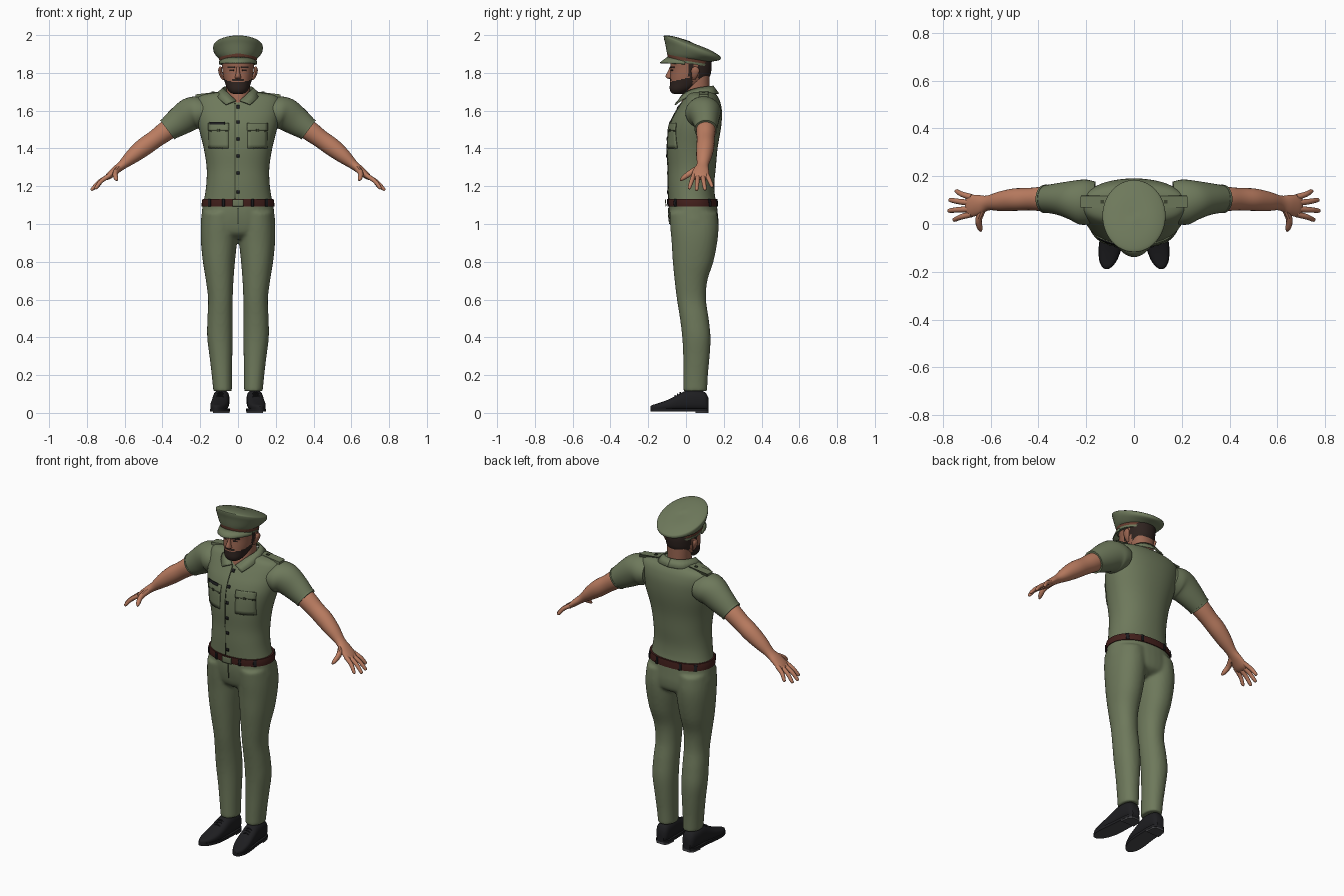
import bpy, bmesh, math
from mathutils import Vector

if "Cube" in bpy.data.objects:
    bpy.data.objects.remove(bpy.data.objects["Cube"])

def material(name, r, g, b):
    m = bpy.data.materials.new(name)
    m.diffuse_color = (r, g, b, 1)
    m.use_nodes = True
    m.node_tree.nodes["Principled BSDF"].inputs["Base Color"].default_value = m.diffuse_color
    return m

OLIVE = material("olive_cloth", .155, .190, .105)
DARK = material("dark_olive_trim", .045, .055, .03)
SKIN = material("arm_skin", .50, .205, .12)
FACE = material("face_skin", .33, .135, .085)
HAIR = material("dark_hair", .028, .017, .014)
BELT = material("maroon_leather", .055, .014, .011)
BAND = material("brown_band", .14, .05, .03)
BLACK = material("black_leather", .013, .013, .015)
GREY = material("grey_sole", .07, .07, .075)

def make(name, verts, faces, mats, mirror=False, thick=0):
    me = bpy.data.meshes.new(name)
    me.from_pydata(verts, [], faces)
    bm = bmesh.new()
    bm.from_mesh(me)
    bmesh.ops.recalc_face_normals(bm, faces=bm.faces)
    bm.to_mesh(me)
    bm.free()
    for m in mats if isinstance(mats, list) else [mats]:
        me.materials.append(m)
    ob = bpy.data.objects.new(name, me)
    bpy.context.collection.objects.link(ob)
    if thick:
        s = ob.modifiers.new("Thickness", 'SOLIDIFY')
        s.thickness, s.offset = thick, 0
    if mirror:
        ob.modifiers.new("Mirror", 'MIRROR').use_clip = False
    return ob

def dense(rings, steps):
    """Smooth interpolation between cross-sections."""
    out = []
    for i in range(len(rings) - 1):
        a, b, c, d = (rings[max(0, min(len(rings) - 1, i + k))] for k in (-1, 0, 1, 2))
        for s in range(steps):
            t = s / steps
            out.append([q + .5 * t * (r - p + t * (2*p - 5*q + 4*r - w + t * (3*(q - r) + w - p)))
                        for p, q, r, w in zip(a, b, c, d)])
    return out + [list(rings[-1])]

def loft(name, rings, mats, steps=4, n=32, mirror=False):
    """Skin over rings of (centre, u axis, v axis, roundness)."""
    verts, faces = [], []
    D = dense(rings, steps)
    for r in D:
        c, u, v, e = Vector(r[:3]), Vector(r[3:6]), Vector(r[6:9]), r[9]
        for k in range(n):
            a = math.tau * k / n
            p, q = (math.copysign(abs(f) ** (2 / e), f) for f in (math.cos(a), math.sin(a)))
            verts.append(c + u * p + v * q)
    for i in range(len(D) - 1):
        for k in range(n):
            j = (k + 1) % n
            faces.append((i*n + k, i*n + j, i*n + n + j, i*n + n + k))
    faces += [tuple(range(n)), tuple(range(len(verts) - n, len(verts)))]
    return make(name, verts, faces, mats, mirror)

def level(z, rx, yf, yb, e=2.2, x=0, zb=None):
    """Horizontal (or front-to-back tilted) ring."""
    zb = z if zb is None else zb
    return (x, (yf + yb) / 2, (z + zb) / 2, rx, 0, 0, 0, (yb - yf) / 2, (zb - z) / 2, e)

def tube(name, pts, mat, ref=(0, 1, 0), mirror=True, n=20, steps=4):
    """Limb along points of (x, y, z, radius along ref, other radius)."""
    rings = []
    for i, p in enumerate(pts):
        d = (Vector(pts[min(i+1, len(pts)-1)][:3]) - Vector(pts[max(i-1, 0)][:3])).normalized()
        v = d.cross(Vector(ref)).normalized()
        u = v.cross(d)
        rings.append((*p[:3], *(u * p[3]), *(v * p[4]), 2))
    return loft(name, rings, mat, steps, n, mirror)

def patch(name, rings, x0, x1, z0, z1, mat, off=.004, mirror=False, side=-1, n=6):
    """Thin plate that hugs the front (or back) of a stack of level rings."""
    D = dense(rings, 4)
    def surf(x, z):
        for a, b in zip(D, D[1:]):
            if min(a[2], b[2]) <= z <= max(a[2], b[2]):
                t = (z - a[2]) / ((b[2] - a[2]) or 1)
                r = [p + (q - p) * t for p, q in zip(a, b)]
                return r[1] + side * (r[7] * max(0, 1 - abs(x / r[3]) ** r[9]) ** (1 / r[9]) + off)
        return 0
    V = [(x0 + (x1-x0)*i/n, surf(x0 + (x1-x0)*i/n, z0 + (z1-z0)*j/n), z0 + (z1-z0)*j/n)
         for j in range(n + 1) for i in range(n + 1)]
    m = n + 1
    F = [(j*m+i, j*m+i+1, j*m+m+i+1, j*m+m+i) for j in range(n) for i in range(n)]
    return make(name, V, F, mat, mirror, .004)

# Trousers: hips and two legs fused into one skin
hips = [level(1.12, .185, -.09, .162), level(1.06, .192, -.092, .168), level(1.0, .196, -.085, .172),
        level(.95, .17, -.07, .16), level(.92, .08, -.03, .10)]
leg = [(1.06, .0, .19, -.088, .165), (.98, .002, .197, -.083, .172), (.9, .006, .196, -.076, .165),
       (.8, .016, .186, -.07, .145), (.7, .024, .17, -.06, .113), (.6, .028, .158, -.048, .106),
       (.5, .028, .162, -.032, .12), (.4, .028, .163, -.02, .13), (.3, .03, .151, -.015, .125),
       (.2, .032, .139, -.014, .116), (.115, .032, .131, -.014, .112)]
trousers = loft("trousers", hips, OLIVE)
legs = loft("trouser_legs", [level(z, (b-a)/2, f, k, 2.15, (a+b)/2) for z, a, b, f, k in leg], OLIVE, mirror=True)
for o in (trousers, legs):
    o.select_set(True)
bpy.context.view_layer.objects.active = legs
bpy.ops.object.modifier_apply(modifier="Mirror")
bpy.context.view_layer.objects.active = trousers
bpy.ops.object.join()
rm = trousers.modifiers.new("Fuse", 'REMESH')
rm.mode, rm.voxel_size, rm.use_smooth_shade = 'VOXEL', .009, True
sm = trousers.modifiers.new("Soften", 'SMOOTH')
sm.iterations = 4

# Shirt body
shirt = [level(1.115, .183, -.092, .16), level(1.16, .174, -.094, .152), level(1.22, .167, -.096, .15),
         level(1.3, .166, -.096, .158), level(1.4, .181, -.1, .167), level(1.5, .206, -.092, .184),
         level(1.56, .217, -.073, .19), level(1.61, .223, -.045, .189), level(1.65, .222, -.02, .18),
         level(1.675, .205, -.004, .168), level(1.69, .16, .008, .155), level(1.7, .09, .02, .14)]
loft("shirt", shirt, OLIVE, n=48)
patch("placket_seam", shirt, -.018, -.014, 1.13, 1.64, DARK, .001, n=24)
for z in (1.62, 1.54, 1.45, 1.36, 1.27, 1.17):
    patch("button", shirt, -.008, .008, z - .008, z + .008, BLACK, n=2)
patch("pocket", shirt, .05, .155, 1.40, 1.53, OLIVE, .003, True)
patch("pocket_flap", shirt, .048, .158, 1.495, 1.535, OLIVE, .006, True)
for x in (.052, .140):
    patch("flap_edge", shirt, x, x + .016, 1.487, 1.495, DARK, .005, True)
patch("pocket_button", shirt, .096, .11, 1.49, 1.502, DARK, .009, True)
patch("pocket_hem", shirt, .08, .145, 1.397, 1.402, DARK, .003, True)
patch("name_bar", shirt, -.15, -.07, 1.526, 1.54, BLACK, .009)

# Sleeves and shoulder straps
tube("sleeve", [(.17, .088, 1.592, .09, .07), (.215, .092, 1.59, .095, .086), (.255, .1, 1.581, .083, .086),
                (.31, .105, 1.544, .068, .077), (.372, .105, 1.5, .057, .061)], OLIVE, n=32)
tube("sleeve_hem", [(.366, .105, 1.5045, .06, .064), (.374, .105, 1.4985, .0595, .0635)], OLIVE, n=32, steps=1)
def strap(name, x0, x1, y0, y1, z, mat):
    V = [(x, y, z - (x - .1) * .12 + h) for h in (-.012, .003) for x, y in ((x0, y0), (x1, y0), (x1, y1), (x0, y1))]
    make(name, V, [(0, 1, 2, 3), (4, 5, 6, 7), (0, 1, 5, 4), (1, 2, 6, 5), (2, 3, 7, 6), (3, 0, 4, 7)], mat, True)
strap("shoulder_strap", .1, .225, .07, .115, 1.698, OLIVE)
strap("strap_edge", .1, .222, .115, .119, 1.698, DARK)
strap("strap_button", .125, .14, .086, .1, 1.702, DARK)

# Collar: folded strip open at the throat
top = [(.01, -.04, 1.652), (.055, -.005, 1.695), (.078, .06, 1.718), (.052, .125, 1.728), (0, .142, 1.73)]
low = [(.064, -.058, 1.632), (.1, -.012, 1.663), (.112, .065, 1.69), (.078, .148, 1.69), (0, .172, 1.69)]
T, L = dense(top, 4), dense(low, 4)
N = len(T)
make("collar", T + L, [(i, i+1, N+i+1, N+i) for i in range(N-1)], OLIVE, True, .008)

# Arms and hands
tube("arm", [(.32, .105, 1.533, .05, .052), (.38, .105, 1.493, .051, .053), (.44, .104, 1.449, .047, .048),
             (.5, .102, 1.406, .047, .048), (.56, .095, 1.358, .041, .039), (.612, .088, 1.313, .031, .025),
             (.65, .08, 1.283, .042, .021), (.685, .076, 1.253, .046, .017), (.702, .076, 1.24, .038, .01)], SKIN, n=24)
for name, y0, x1, y1, z1 in (("little_finger", .112, .748, .137, 1.195), ("ring_finger", .088, .774, .1, 1.18),
                             ("middle_finger", .063, .778, .056, 1.178), ("index_finger", .041, .757, .018, 1.186)):
    mid = ((.68 + x1) / 2 + .006, (y0 + y1) / 2, (1.255 + z1) / 2 + .006)
    tube(name, [(.68, y0, 1.257, .013, .013), (*mid, .0115, .0115), (x1 - .006, y1, z1 + .006, .009, .009),
                (x1, y1, z1, .003, .003)], SKIN, n=10)
tube("thumb", [(.63, .07, 1.295, .016, .02), (.65, .02, 1.268, .014, .016), (.646, -.015, 1.243, .012, .012),
               (.64, -.03, 1.23, .004, .004)], SKIN, ref=(1, 0, 0), n=10)

# Neck and head, with hair and beard chosen by position
loft("neck", [level(1.64, .05, -.025, .12), level(1.68, .06, -.016, .125), level(1.73, .063, .0, .125),
              level(1.79, .066, .01, .125)], FACE)
head = [level(1.688, .022, -.062, -.02), level(1.695, .04, -.078, .0), level(1.715, .056, -.086, .04),
        level(1.745, .068, -.085, .09), level(1.78, .078, -.083, .125), level(1.82, .083, -.081, .135),
        level(1.86, .086, -.083, .135), level(1.9, .08, -.075, .125)]
ob = loft("head", head, [FACE, HAIR], steps=6, n=64)
for p in ob.data.polygons:
    x, y, z = p.center
    beard = y < .035 and z < (1.748 if abs(x) < .03 else 1.752 + .25 * (y + .08))
    moustache = abs(x) < .032 and y < 0 and 1.757 < z < 1.77
    sideburn = .015 < y < .035 and z < 1.85 and abs(x) > .04
    nape = y > .065 and z > 1.755 + .1 * (.13 - y)
    p.material_index = int(beard or moustache or sideburn or nape)
loft("nose", [level(1.768, .006, -.09, -.07), level(1.773, .017, -.102, -.06), level(1.785, .014, -.108, -.06),
              level(1.81, .009, -.095, -.06), level(1.832, .008, -.086, -.06)], FACE, n=16)
patch("eyebrow", head, .016, .055, 1.826, 1.834, HAIR, .003, True)
patch("eye", head, .022, .044, 1.811, 1.818, HAIR, .0005, True)
tube("ear", [(.076, .04, 1.765, .008, .006), (.088, .045, 1.785, .016, .009), (.095, .05, 1.815, .022, .01),
             (.092, .052, 1.832, .01, .007)], FACE, n=12)

# Peaked cap
loft("cap_band", [level(1.872, .098, -.094, .128, 2, zb=1.838), level(1.902, .101, -.1, .134, 2, zb=1.868)],
     BAND, steps=1, n=48)
loft("cap_base", [level(1.866, .099, -.0945, .129, 2, zb=1.832), level(1.878, .1005, -.097, .131, 2, zb=1.844)],
     OLIVE, steps=1, n=48)
loft("cap_crown", [level(1.895, .1, -.098, .132, 2, zb=1.858), level(1.915, .112, -.103, .15, 2, zb=1.862),
                   level(1.955, .127, -.11, .178, 2, zb=1.868), level(1.985, .132, -.117, .184, 2, zb=1.88),
                   level(1.998, .124, -.112, .174, 2, zb=1.893), level(1.992, .08, -.06, .12, 2, zb=1.925),
                   level(1.968, .01, .02, .04, 2, zb=1.955)], OLIVE, n=48)
V, M = [], 25
for w in (0, .5, 1):
    for i in range(M):
        a = math.radians(-80 + 160 * i / (M - 1))
        c = math.cos(a)
        V.append((math.sin(a) * (.099 + .008 * w * c), .015 - c * (.112 + .04 * w * c),
                  1.855 + .028 * c - w * (.012 + .018 * c)))
make("cap_visor", V, [(r*M+i, r*M+i+1, r*M+M+i+1, r*M+M+i) for r in (0, 1) for i in range(M-1)], OLIVE, thick=.005)

# Belt with loops and buckle
belt = [level(1.092, .192, -.098, .17), level(1.112, .192, -.1, .169), level(1.132, .188, -.1, .167)]
loft("belt", belt, BELT, n=48, steps=2)
for side in (-1, 1):
    for x in (.07, .145):
        patch("belt_loop", belt, x, x + .013, 1.093, 1.131, BLACK, .004, True, side)
patch("buckle", belt, -.03, .03, 1.094, 1.13, OLIVE, .008)
patch("fly_seam", hips, -.002, .002, 1.0, 1.085, DARK, .002, n=12)

# Shoes: upper, sole and heel run from heel to toe
shoe = [(.118, .086, .022, .08), (.1, .086, .037, .11), (.05, .088, .043, .122), (0, .09, .044, .118),
        (-.05, .094, .046, .092), (-.1, .1, .046, .068), (-.15, .108, .036, .05), (-.178, .113, .02, .042),
        (-.188, .115, .006, .034)]
loft("shoe", [(x, y, (.012 + t) / 2, w, 0, 0, 0, 0, (t - .012) / 2, 2.6) for y, x, w, t in shoe], BLACK, mirror=True)
def slab(name, pts, z0, z1, grow):
    rows = dense([(x, y, w + grow) for y, x, w, t in pts], 3)
    V = [(x + s * w, y, z) for x, y, w in rows for s, z in ((-1, z0), (1, z0), (1, z1), (-1, z1))]
    F = [(4*i+k, 4*i+(k+1) % 4, 4*i+4+(k+1) % 4, 4*i+4+k) for i in range(len(rows)-1) for k in range(4)]
    ob = make(name, V, F + [(0, 1, 2, 3), tuple(range(len(V)-4, len(V)))], [BLACK, GREY], True)
    for p in ob.data.polygons:
        p.material_index = int(p.normal.z < -.5 or name == "heel")
slab("sole", shoe, .008, .024, .002)
slab("heel", shoe[:3], 0, .014, .001)
for k in range(3):
    y, z = -.03 - .014 * k, .108 - .0085 * k
    tube("shoe_lace", [(.075, y, z - .008, .004, .004), (.093, y, z, .004, .004), (.112, y, z - .008, .004, .004)], BLACK, n=6)

# Smooth shading with sharp creases kept
bpy.ops.object.select_all(action='DESELECT')
for ob in bpy.context.collection.objects:
    ob.select_set(True)
    bpy.context.view_layer.objects.active = ob
bpy.ops.object.shade_smooth_by_angle(angle=math.radians(40))
